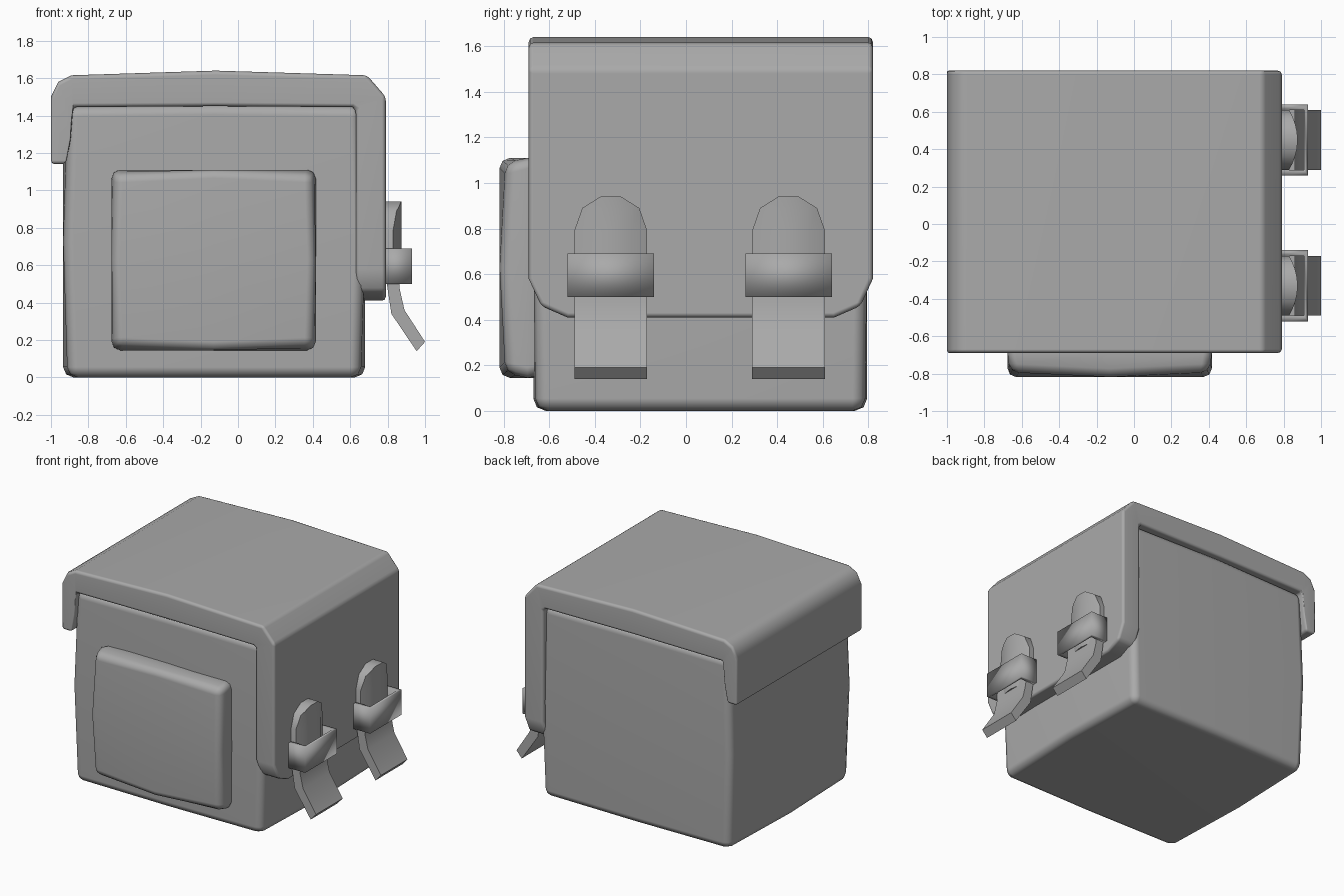
import bpy, bmesh, math
from mathutils import Vector

old = bpy.data.objects.get("Cube")
if old:
    bpy.data.objects.remove(old, do_unlink=True)

grey = bpy.data.materials.new("plain grey")
grey.use_nodes = True
GREY = (0.4, 0.4, 0.4, 1)
grey.diffuse_color = GREY
grey.node_tree.nodes["Principled BSDF"].inputs["Base Color"].default_value = GREY


def finish(name, bm, bevel=0.0, segments=2, sharp=None):
    """Turn a bmesh into a shaded, optionally bevelled object."""
    bmesh.ops.recalc_face_normals(bm, faces=bm.faces)
    mesh = bpy.data.meshes.new(name)
    bm.to_mesh(mesh)
    bm.free()
    mesh.materials.append(grey)
    obj = bpy.data.objects.new(name, mesh)
    bpy.context.collection.objects.link(obj)
    bpy.ops.object.select_all(action="DESELECT")
    obj.select_set(True)
    bpy.context.view_layer.objects.active = obj
    if sharp:
        bpy.ops.object.shade_smooth_by_angle(angle=math.radians(sharp))
    else:
        bpy.ops.object.shade_smooth()
    if bevel:
        mod = obj.modifiers.new("Bevel", "BEVEL")
        mod.width = bevel
        mod.segments = segments
        mod.limit_method = "ANGLE"
        mod.angle_limit = math.radians(40)
        obj.modifiers.new("Normals", "WEIGHTED_NORMAL")
    return obj


def puffed_box(name, low, high, puff, bevel):
    """Box whose sides swell at their middles by puff = (x, y, bottom, top)."""
    low, high = Vector(low), Vector(high)
    bm = bmesh.new()
    bmesh.ops.create_cube(bm, size=2)
    bmesh.ops.subdivide_edges(bm, edges=bm.edges[:], cuts=1, use_grid_fill=True)
    for v in bm.verts:
        unit = [round(c) for c in v.co]
        mid = 0 in unit
        amount = (puff[0], puff[1], puff[3] if unit[2] > 0 else puff[2])
        for i in range(3):
            v.co[i] = (low[i] + high[i]) / 2 + unit[i] * (high[i] - low[i]) / 2
            if mid:
                v.co[i] += unit[i] * amount[i]
    return finish(name, bm, bevel)


def ribbon(outer, inner, place, start, end):
    """Band between two matching paths, extruded from start to end."""
    bm = bmesh.new()
    rings = [[bm.verts.new(place(p, t)) for p, t in
              ((o, start), (o, end), (i, end), (i, start))]
             for o, i in zip(outer, inner)]
    for a, b in zip(rings, rings[1:]):
        for k in range(4):
            n = (k + 1) % 4
            bm.faces.new((a[k], a[n], b[n], b[k]))
    bm.faces.new(rings[0])
    bm.faces.new(rings[-1])
    return bm


def along_x(p, t):
    return (t, p[0], p[1])


def along_y(p, t):
    return (p[0], t, p[1])


def along_z(p, t):
    return (p[1], p[0], t)


# Body and front pocket
puffed_box("bag_body", (-0.91, -0.66, 0), (0.655, 0.785, 1.45),
           (0.025, 0.01, 0, 0.01), 0.055)
puffed_box("front_pocket", (-0.66, -0.79, 0.17), (0.4, -0.6, 1.085),
           (0.016, 0.028, 0.025, 0.025), 0.045)

# Flap folded over the top, long on the buckle side
flap = ribbon(
    [(-1, 1.14), (-1, 1.5), (-0.96, 1.58), (-0.89, 1.615), (-0.12, 1.64),
     (0.69, 1.615), (0.79, 1.5), (0.79, 0.41)],
    [(-0.92, 1.14), (-0.895, 1.27), (-0.885, 1.4), (-0.88, 1.445), (-0.12, 1.45),
     (0.61, 1.445), (0.63, 1.43), (0.63, 0.41)],
    along_y, -0.69, 0.82)

# Trim the lower corners of the long side
middle = 0.065
for side in (-1, 1):
    for (y0, z0), (y1, z1) in (((0.755, 0.58), (0.7, 0.46)),
                               ((0.7, 0.46), (0.585, 0.41))):
        cut = bmesh.ops.bisect_plane(
            flap, geom=flap.verts[:] + flap.edges[:] + flap.faces[:],
            plane_co=(0, middle + side * y0, z0),
            plane_no=(0, side * (z0 - z1), y1 - y0), clear_outer=True)
        edges = [e for e in cut["geom_cut"]
                 if isinstance(e, bmesh.types.BMEdge) and e.is_boundary]
        bmesh.ops.holes_fill(flap, edges=edges, sides=0)
finish("top_flap", flap, 0.02)

# Two strap and buckle sets
for label, y in (("front", -0.33), ("back", 0.45)):
    # Domed tab with a rounded top
    widths = (-0.16, -0.16, -0.125, -0.045, 0.045, 0.125, 0.16, 0.16)
    tops = (0.7, 0.79, 0.89, 0.94, 0.94, 0.89, 0.79, 0.7)
    half = 4
    outer = list(zip(widths, tops))[:half]
    tab = ribbon(outer, [(-w, z) for w, z in outer], along_x, 0.74, 0.83)
    low = [v for v in tab.verts if abs(v.co.z - 0.7) < 0.001]
    for v in low:
        v.co.z = 0.5
    # Lengthwise cuts let the front swell
    for cut_y in (-0.09, 0, 0.09):
        bmesh.ops.bisect_plane(
            tab, geom=tab.verts[:] + tab.edges[:] + tab.faces[:],
            plane_co=(0, cut_y, 0), plane_no=(0, 1, 0))
    for v in tab.verts:
        if v.co.x > 0.8:
            v.co.x += 0.045 * (1 - (v.co.y / 0.16) ** 2)
    finish(label + "_strap_tab", tab, sharp=45).location.y = y

    # Hanging tail, bent outwards
    tail = ribbon([(0.86, 0.55), (0.865, 0.47), (0.89, 0.36), (1.0, 0.19)],
                  [(0.79, 0.55), (0.8, 0.47), (0.82, 0.34), (0.955, 0.14)],
                  along_y, y - 0.16, y + 0.16)
    finish(label + "_strap_tail", tail, sharp=45)

    # Open buckle loop
    loop = ribbon([(-0.19, 0.76), (-0.19, 0.93), (0.19, 0.93), (0.19, 0.76)],
                  [(-0.16, 0.76), (-0.16, 0.91), (0.16, 0.91), (0.16, 0.76)],
                  along_z, 0.5, 0.69)
    finish(label + "_buckle", loop).location.y = y
